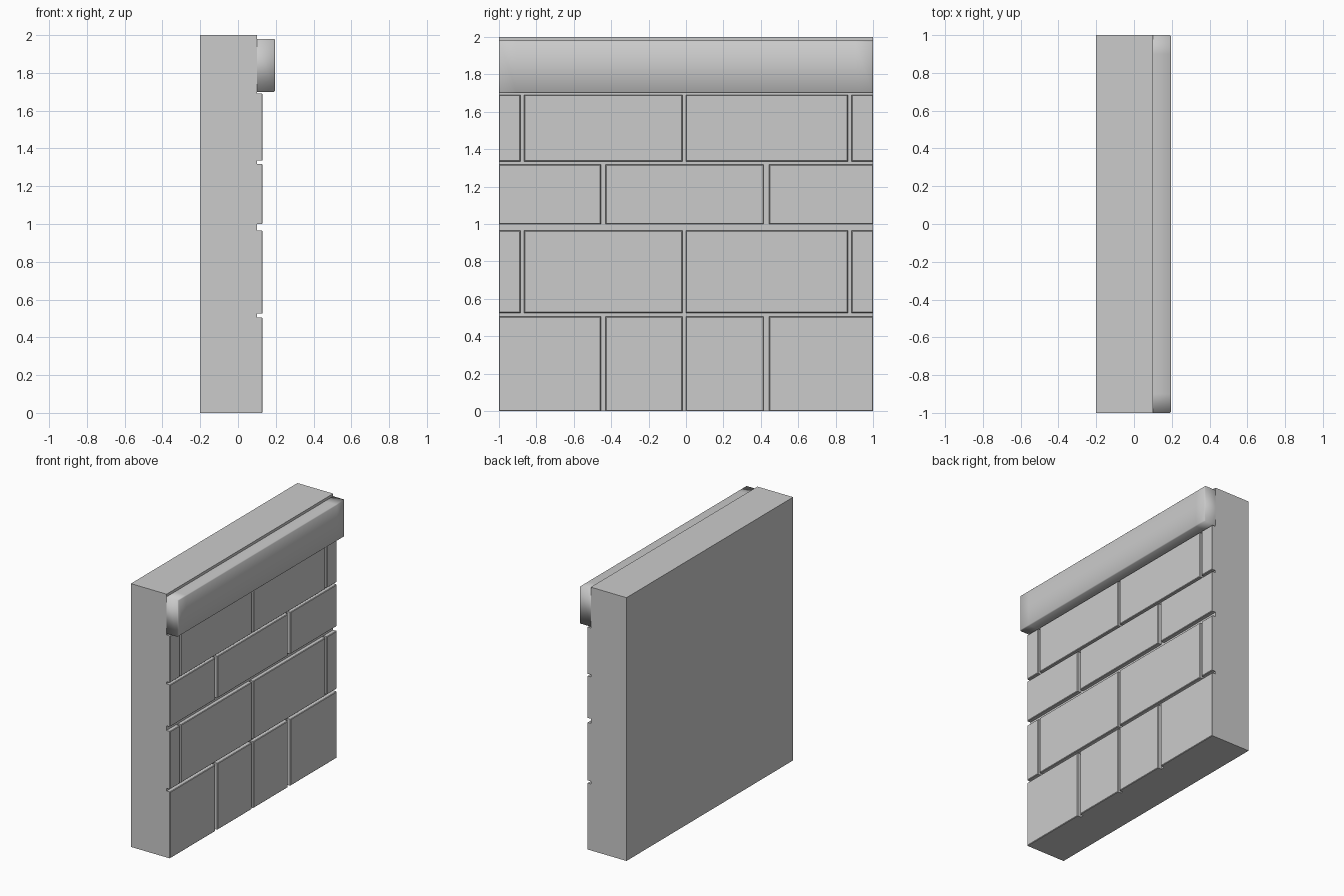
import bpy, bmesh
from mathutils import Vector

if "Cube" in bpy.data.objects:
    bpy.data.objects.remove(bpy.data.objects["Cube"])


def box(name, lo, hi, cuts=(), bevel=0.0, open_back=False, smooth=True):
    """Axis-aligned block; cuts = extra y loops, open_back drops the hidden face."""
    bm = bmesh.new()
    bmesh.ops.create_cube(bm, size=1)
    lo, hi = Vector(lo), Vector(hi)
    for v in bm.verts:
        v.co = Vector(((hi[i] + lo[i]) / 2 + v.co[i] * (hi[i] - lo[i]) for i in range(3)))
    for y in cuts:
        bmesh.ops.bisect_plane(bm, geom=bm.verts[:] + bm.edges[:] + bm.faces[:],
                               plane_co=(0, y, 0), plane_no=(0, 1, 0))
    if open_back:
        back = [f for f in bm.faces if f.calc_center_median().x < lo.x + 1e-4]
        bmesh.ops.delete(bm, geom=back, context='FACES')
    if bevel:
        # soften only the edges around the exposed face
        rim = [e for e in bm.edges if all(v.co.x > hi.x - 1e-4 for v in e.verts)]
        bmesh.ops.bevel(bm, geom=rim, offset=bevel, segments=1, affect='EDGES')
    for f in bm.faces:
        f.smooth = smooth
    me = bpy.data.meshes.new(name)
    bm.to_mesh(me)
    bm.free()
    ob = bpy.data.objects.new(name, me)
    bpy.context.collection.objects.link(ob)
    return ob


# wall core
box("wall_core", (-0.2, -1, 0), (0.1, 1, 2), smooth=False)

# brick courses: bottom, top, and the joints between bricks along y
side = [(-0.885, -0.865), (-0.02, 0.0), (0.865, 0.885)]
inner = [(-0.455, -0.43), (0.415, 0.445)]
courses = [
    (0.0, 0.505, [inner[0], (-0.02, 0.0), inner[1]]),
    (0.525, 0.965, side),
    (1.0, 1.318, inner),
    (1.335, 1.69, side),
]
for row, (z0, z1, joints) in enumerate(courses, 1):
    starts = [-1] + [j[1] for j in joints]
    ends = [j[0] for j in joints] + [1]
    for col, (y0, y1) in enumerate(zip(starts, ends), 1):
        box(f"brick_{row}_{col}", (0.1, y0, z0), (0.13, y1, z1),
            bevel=0.004, open_back=True, smooth=False)

# coping ledge, softly shaded with loops near the ends
box("coping", (0.1, -1, 1.7), (0.197, 1, 1.98), cuts=(-0.9, 0.9), bevel=0.006, open_back=True)
